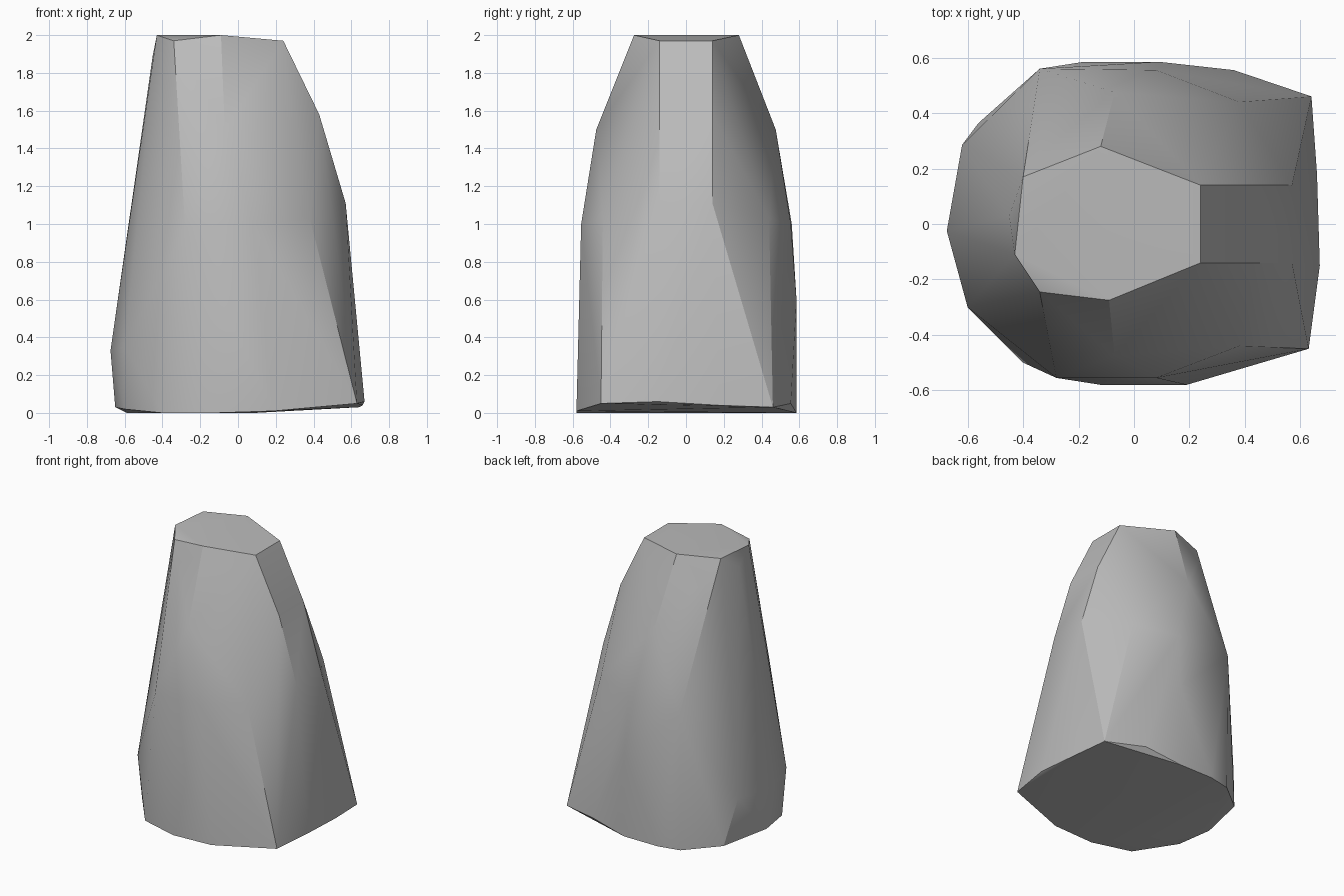
import bpy
import bmesh
from math import radians

if "Cube" in bpy.data.objects:
    bpy.data.objects.remove(bpy.data.objects["Cube"], do_unlink=True)

# Grey stone colour
stone = bpy.data.materials.new("stone_grey")
stone.use_nodes = True
colour = (0.5, 0.5, 0.5, 1)
stone.diffuse_color = colour
stone.node_tree.nodes["Principled BSDF"].inputs["Base Color"].default_value = colour

# Corners that lie alike on the front and the back: x, y, z
mirrored = [
    (0.24, 0.14, 1.97), (0.43, 0.14, 1.58), (0.57, 0.14, 1.11),
    (-0.07, 0.475, 1.5), (0.38, 0.44, 1.03), (0.08, 0.555, 1.0),
]
# Cut top
crown = [(-0.12, 0.28, 2), (-0.40, 0.17, 2), (-0.43, -0.11, 2),
         (-0.34, -0.245, 1.97), (-0.09, -0.275, 2), (-0.45, 0.03, 1.9),
         (-0.34, 0.25, 1.86)]
# Bulging sides
flanks = [(-0.34, 0.56, 1.0), (-0.28, -0.555, 0.98), (0.09, 0.585, 0.6),
          (-0.675, -0.025, 0.33), (-0.60, -0.30, 0.35), (-0.62, 0.285, 0.35)]
# Uneven foot
foot = [(0.63, -0.45, 0.05), (0.67, -0.15, 0.06), (0.66, 0.18, 0.04),
        (0.64, 0.46, 0.03), (0.36, 0.555, 0.05), (0.09, 0.585, 0),
        (-0.18, 0.585, 0), (-0.34, 0.55, 0), (-0.56, 0.365, 0.02),
        (-0.65, 0, 0.03), (-0.59, 0, 0), (-0.60, -0.25, 0.02),
        (-0.40, -0.50, 0), (-0.12, -0.58, 0), (0.19, -0.58, 0.01)]

# Wrap the corners in a faceted shell
bm = bmesh.new()
for x, y, z in mirrored:
    bm.verts.new((x, y, z))
    bm.verts.new((x, -y, z))
for point in crown + flanks + foot:
    bm.verts.new(point)
hull = bmesh.ops.convex_hull(bm, input=bm.verts)
loose = {g for g in hull["geom_interior"] + hull["geom_unused"]
         if isinstance(g, bmesh.types.BMVert)}
bmesh.ops.delete(bm, geom=list(loose), context="VERTS")
bmesh.ops.dissolve_limit(bm, angle_limit=radians(2), verts=bm.verts, edges=bm.edges)
bmesh.ops.recalc_face_normals(bm, faces=bm.faces)
mesh = bpy.data.meshes.new("rock")
bm.to_mesh(mesh)
bm.free()

mesh.materials.append(stone)
rock = bpy.data.objects.new("rock", mesh)
bpy.context.collection.objects.link(rock)

# Smooth the gentle facets, keep the hard edges
bpy.context.view_layer.objects.active = rock
rock.select_set(True)
bpy.ops.object.shade_smooth_by_angle(angle=radians(30))
